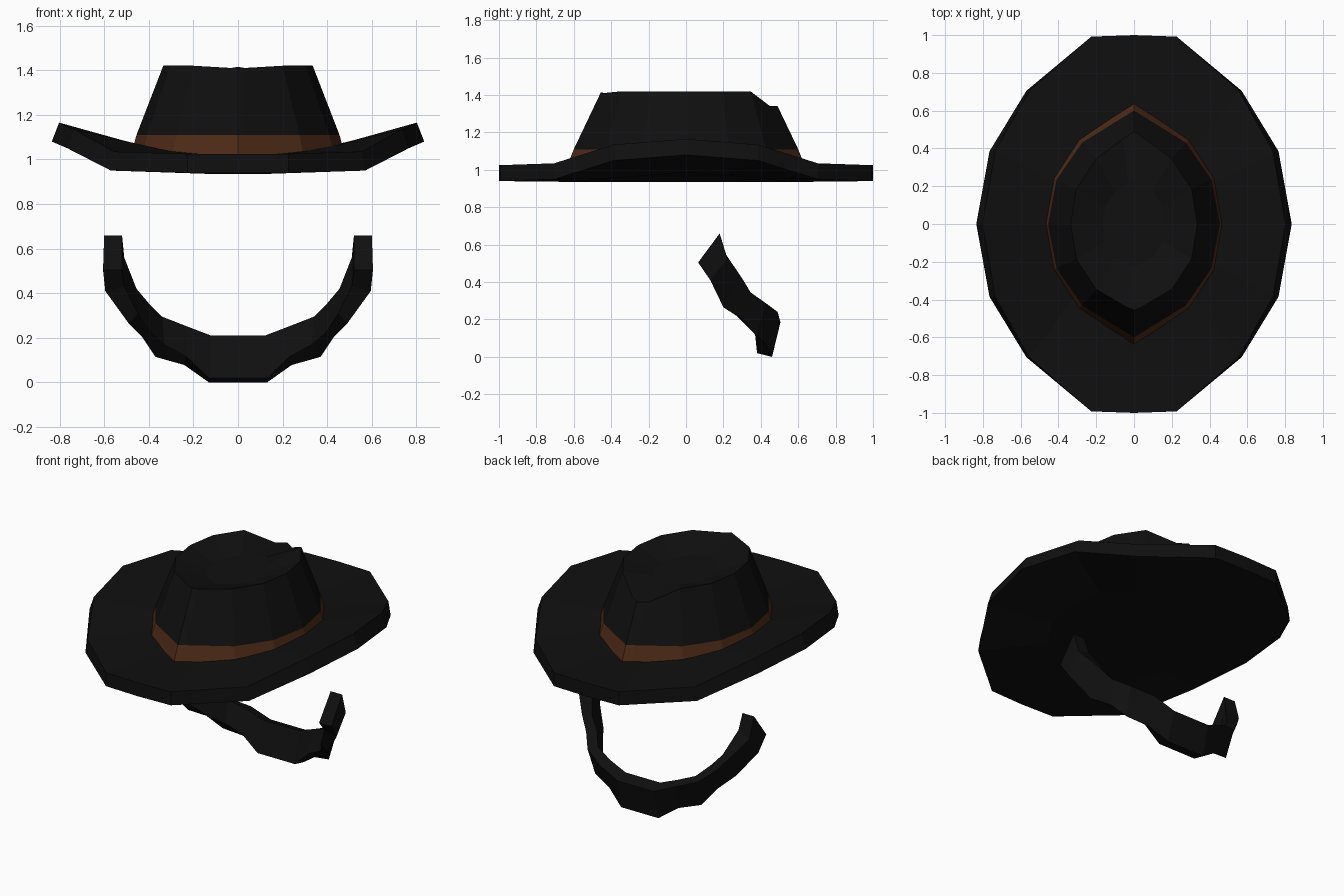
import bpy, bmesh

if "Cube" in bpy.data.objects:
    bpy.data.objects.remove(bpy.data.objects["Cube"])


def material(name, rgb):
    m = bpy.data.materials.new(name)
    m.diffuse_color = (*rgb, 1)
    m.use_nodes = True
    m.node_tree.nodes["Principled BSDF"].inputs["Base Color"].default_value = m.diffuse_color
    return m


black = material("black_felt", (0.005, 0.005, 0.005))
brown = material("brown_leather", (0.08, 0.025, 0.009))


def full_ring(half):
    """Mirror a half outline (first and last points on x = 0) into a closed ring."""
    return half + [(-x, y, z) for x, y, z in half[-2:0:-1]]


def loft(name, rings, mat, cap_start=True, cap_end=True):
    """Join closed rings of equal length into a flat-shaded skin."""
    bm = bmesh.new()
    loops = [[bm.verts.new(p) for p in ring] for ring in rings]
    n = len(loops[0])
    for a, b in zip(loops, loops[1:]):
        for i in range(n):
            j = (i + 1) % n
            bm.faces.new((a[i], a[j], b[j], b[i]))
    if cap_start:
        bm.faces.new(loops[0][::-1])
    if cap_end:
        bm.faces.new(loops[-1])
    bmesh.ops.recalc_face_normals(bm, faces=bm.faces)
    mesh = bpy.data.meshes.new(name)
    bm.to_mesh(mesh)
    bm.free()
    mesh.materials.append(mat)
    obj = bpy.data.objects.new(name, mesh)
    bpy.context.collection.objects.link(obj)
    return obj


# Brim: front quarter of the edge (x, y, lower z, upper-edge inset, inner z), mirrored to the back
quarter = [(0, -1.0, 0.94, 0, 1.02), (0.226, -0.992, 0.94, 0, 1.02),
           (0.57, -0.705, 0.95, 0.015, 1.04), (0.765, -0.385, 1.05, 0.03, 1.06),
           (0.835, 0, 1.08, 0.033, 1.072)]
edge = quarter + [(x, -y, z, d, h) for x, y, z, d, h in quarter[-2::-1]]
IN = 0.56
brim_rings = [
    [(x * IN, y * IN, h - 0.085) for x, y, z, d, h in edge],
    [(x, y, z) for x, y, z, d, h in edge],
    [(x - d, y, z + 0.085) for x, y, z, d, h in edge],
    [(x * IN, y * IN, h) for x, y, z, d, h in edge],
]
loft("brim", [full_ring(r) for r in brim_rings], black)

# Hat band and crown share the same outline
base = [(0, -.64), (.03, -.621), (.295, -.45), (.435, -.245), (.482, 0),
        (.435, .245), (.295, .45), (.05, .608), (0, .64)]
band = [(0, -.60), (.03, -.582), (.275, -.43), (.41, -.235), (.455, 0),
        (.41, .235), (.275, .43), (.05, .57), (0, .60)]
top = [(0, -.455, 1.415), (.03, -.445, 1.41), (.2, -.345, 1.42), (.305, -.185, 1.42),
       (.335, 0, 1.42), (.305, .185, 1.42), (.2, .345, 1.42), (.06, .45, 1.34), (0, .49, 1.34)]
base = [(x, y, 1.01) for x, y in base]
band = [(x, y, 1.11) for x, y in band]
dent = [(x * 0.5, y * 0.5, 1.355) for x, y, z in top]
loft("hat_band", [full_ring(base), full_ring(band)], brown, False, False)
loft("crown", [full_ring(r) for r in (band, top, dent)], black, False, True)

# Chin strap: four-sided sections (inner top, outer top, outer low, inner low) from tip to chin
strap = [
    [(.52, .18, .66), (.60, .18, .66), (.605, .065, .505), (.52, .065, .505)],
    [(.51, .205, .56), (.597, .22, .53), (.595, .13, .41), (.51, .13, .43)],
    [(.455, .285, .42), (.515, .30, .42), (.49, .20, .265), (.45, .18, .31)],
    [(.40, .315, .355), (.455, .345, .345), (.43, .30, .205), (.39, .27, .22)],
    [(.34, .39, .295), (.385, .43, .285), (.37, .375, .115), (.33, .34, .17)],
    [(.23, .42, .252), (.255, .49, .24), (.24, .42, .078), (.23, .37, .115)],
    [(.12, .43, .21), (.125, .505, .185), (.13, .46, 0), (.13, .38, .02)],
]
mirrored = [[(-x, y, z) for x, y, z in s] for s in reversed(strap)]
loft("chin_strap", strap + mirrored, black)
